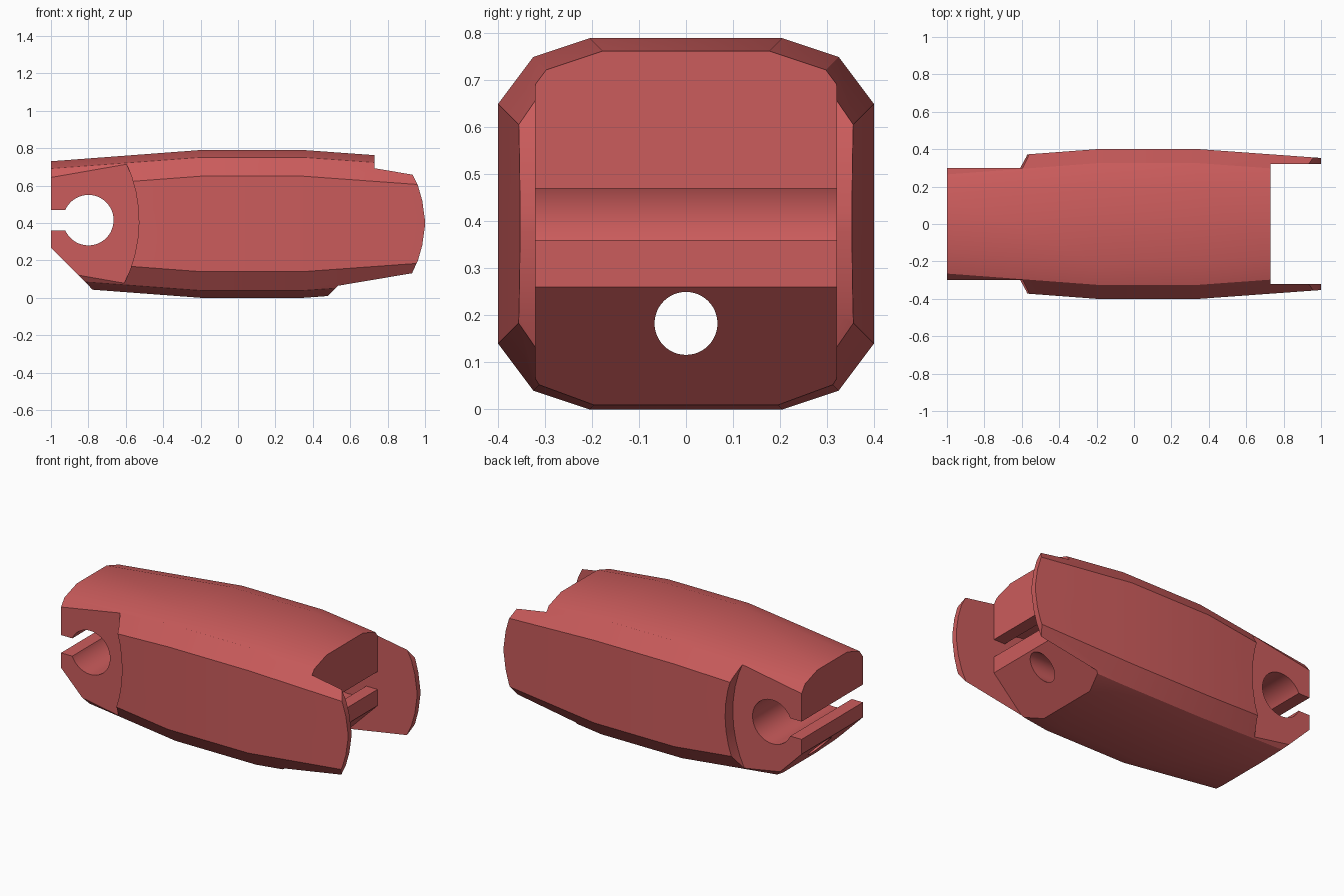
import bpy, bmesh, math

if "Cube" in bpy.data.objects:
    bpy.data.objects.remove(bpy.data.objects["Cube"])

red = bpy.data.materials.new("soft_red")
red.diffuse_color = (0.60, 0.107, 0.107, 1)
red.use_nodes = True
red.node_tree.nodes["Principled BSDF"].inputs["Base Color"].default_value = red.diffuse_color


def loft(name, rings):
    """Closed solid through equally long rings of points."""
    bm = bmesh.new()
    loops = [[bm.verts.new(p) for p in ring] for ring in rings]
    n = len(loops[0])
    for a, b in zip(loops, loops[1:]):
        for i in range(n):
            j = (i + 1) % n
            bm.faces.new((a[i], a[j], b[j], b[i]))
    bm.faces.new(loops[0])
    bm.faces.new(loops[-1])
    bmesh.ops.recalc_face_normals(bm, faces=bm.faces)
    mesh = bpy.data.meshes.new(name)
    bm.to_mesh(mesh)
    bm.free()
    ob = bpy.data.objects.new(name, mesh)
    bpy.context.collection.objects.link(ob)
    return ob


def prism(profile, y0, y1):
    """Cutter: an x-z profile extruded along y."""
    return loft("cutter", [[(x, y, z) for x, z in profile] for y in (y0, y1)])


def box(x0, x1, z0, z1):
    return [(x0, z0), (x1, z0), (x1, z1), (x0, z1)]


def circle(cx, cz, r, n=48):
    return [(cx + r * math.cos(2 * math.pi * i / n),
             cz + r * math.sin(2 * math.pi * i / n)) for i in range(n)]


def cut(ob, cutter):
    mod = ob.modifiers.new("cut", 'BOOLEAN')
    mod.operation = 'DIFFERENCE'
    mod.solver = 'EXACT'
    mod.object = cutter
    bpy.context.view_layer.objects.active = ob
    bpy.ops.object.modifier_apply(modifier=mod.name)
    bpy.data.objects.remove(cutter)


# Body: chamfered section that tapers towards both ends
half = [(0.205, 0.0), (0.325, 0.04), (0.40, 0.14),
        (0.40, 0.65), (0.325, 0.75), (0.205, 0.79)]
rings = []
for x, d in ((-1, 0.06), (-0.2, 0), (0.35, 0), (1, 0.047)):
    side = [(y - d, z + d if z < 0.4 else z - d) for y, z in half]
    rings.append([(x, y, z) for y, z in side] +
                 [(x, -y, z) for y, z in reversed(side)])
body = loft("link_body", rings)
body.data.materials.append(red)

# Rounded tips of the side flanges
tip = [(0.93, 0.665), (0.962, 0.60), (0.985, 0.52), (0.999, 0.42),
       (0.999, 0.38), (0.985, 0.28), (0.962, 0.20), (0.93, 0.13)]
cut(body, prism([(0.87, 0.9)] + tip + [(0.87, -0.1), (1.2, -0.1), (1.2, 0.9)],
                -0.6, 0.6))

# Gap between the flanges with the sloped underside
cut(body, prism([(0.37, -0.1), (1.2, -0.1), (1.2, 0.9), (0.73, 0.9),
                 (0.73, 0.26)], -0.32, 0.32))

# Recessed cheeks at the narrow end with a curved shoulder
shoulder = []
for i in range(13):
    z = -0.1 + i / 12
    shoulder.append((-1.28 + math.sqrt(0.75 ** 2 - (z - 0.41) ** 2), z))
cheek = [(-1.2, -0.1)] + shoulder + [(-1.2, 0.9)]
for s in (-1, 1):
    cut(body, prism(cheek, s * 0.30, s * 0.6))

# Sloped underside of the narrow end
cut(body, prism([(-1.2, 0.47), (-1.2, -0.1), (-0.635, -0.1)], -0.6, 0.6))

# Pin holes with entry slots: open at the narrow end, between flanges at the other
for cx, x0, x1, w in ((-0.80, -1.1, -0.8, 0.6), (0.53, 0.53, 0.8, 0.32)):
    cut(body, prism(circle(cx, 0.415, 0.135), -w, w))
    cut(body, prism(box(x0, x1, 0.36, 0.47), -w, w))

# Lengthwise cord hole
hole = circle(0, 0.183, 0.067)
cut(body, loft("cutter", [[(x, y, z) for y, z in hole] for x in (-1.2, 1.2)]))

# Smooth shading with sharp edges kept
for ob in bpy.context.selected_objects:
    ob.select_set(False)
body.select_set(True)
bpy.context.view_layer.objects.active = body
bpy.ops.object.shade_smooth_by_angle(angle=math.radians(30))
